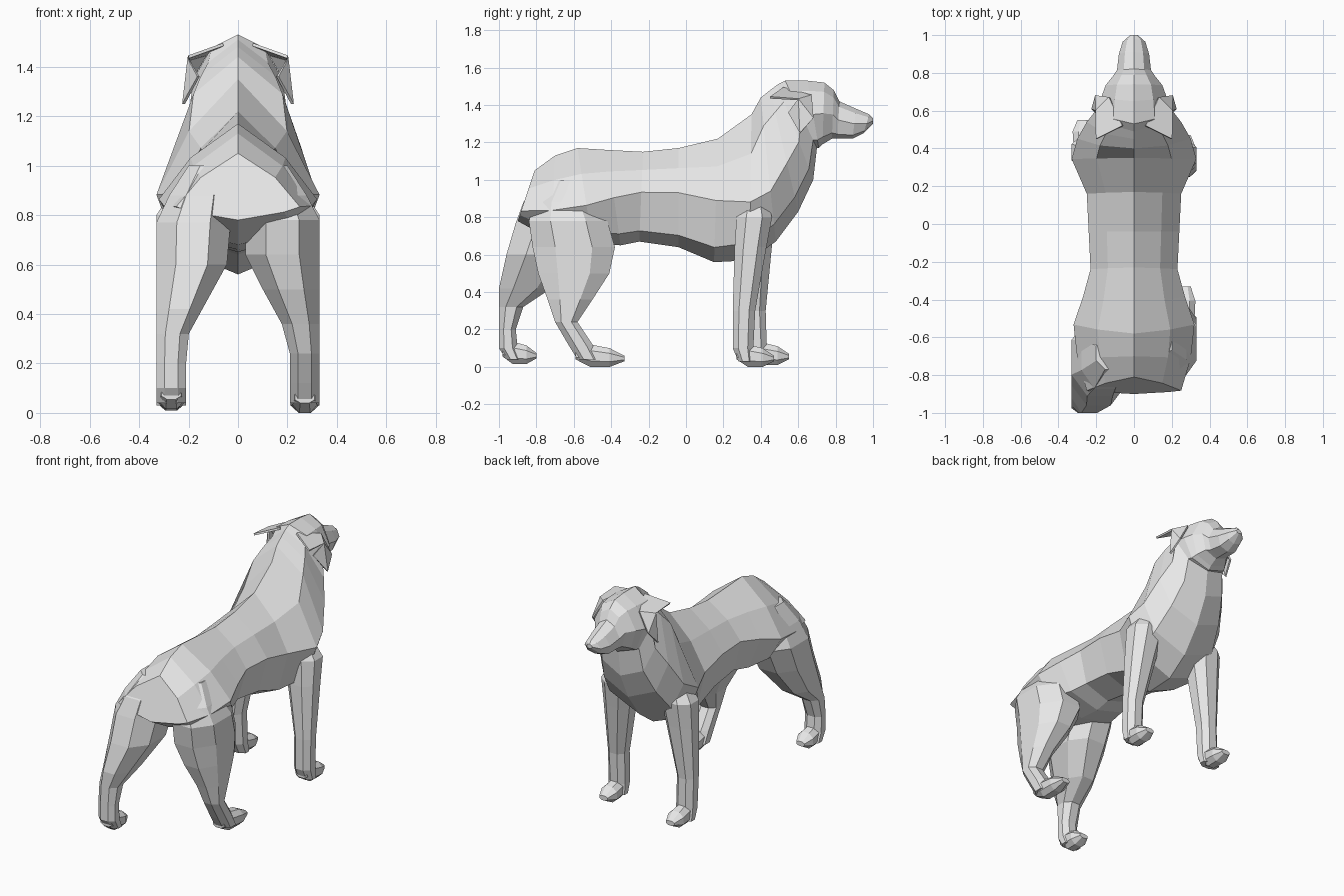
import bpy
import bmesh
from mathutils import Vector

cube = bpy.data.objects.get("Cube")
if cube:
    bpy.data.objects.remove(cube, do_unlink=True)

fur = bpy.data.materials.new("plain grey")
fur.use_nodes = True
grey = (0.8, 0.8, 0.8, 1)
fur.diffuse_color = grey
for node in fur.node_tree.nodes:
    if node.type == "BSDF_PRINCIPLED":
        node.inputs["Base Color"].default_value = grey


def finish(name, bm):
    """Turn a bmesh into a flat-shaded object."""
    bmesh.ops.recalc_face_normals(bm, faces=bm.faces)
    mesh = bpy.data.meshes.new(name)
    bm.to_mesh(mesh)
    bm.free()
    mesh.materials.append(fur)
    obj = bpy.data.objects.new(name, mesh)
    bpy.context.scene.collection.objects.link(obj)
    return obj


def loft(name, rings):
    """Skin a list of closed rings and cap both ends."""
    bm = bmesh.new()
    loops = [[bm.verts.new(point) for point in ring] for ring in rings]
    count = len(loops[0])
    for ring, following in zip(loops, loops[1:]):
        for i in range(count):
            j = (i + 1) % count
            bm.faces.new((ring[i], ring[j], following[j], following[i]))
    bm.faces.new(loops[0])
    bm.faces.new(loops[-1])
    return finish(name, bm)


def body_ring(slope, y_top, z_top, y_low, z_low, width, widest):
    """Mirrored section hung between a back point and a belly point."""
    top, low = Vector((0, y_top, z_top)), Vector((0, y_low, z_low))
    half = [(0.6 * width, slope * widest), (width, widest), (0.75 * width, 0.88)]
    right = [top.lerp(low, t) + Vector((x, 0, 0)) for x, t in half]
    left = [Vector((-p.x, p.y, p.z)) for p in reversed(right)]
    return [top] + right + [low] + left


def octagon(centre, across, along):
    """Eight-sided ring spanned by two half-axis vectors."""
    c = 0.45
    corners = [(1, c), (c, 1), (-c, 1), (-1, c), (-1, -c), (-c, -1), (c, -1), (1, -c)]
    return [Vector(centre) + a * across + b * along for a, b in corners]


def leg(name, side, thickening, sections):
    """Leg from rows of height, back and front; its width follows from the height."""
    rings = []
    for z, back, front in sections:
        inner = max(0.03, 0.21 - thickening * max(0, z - 0.3))
        outer = 0.33 - 0.65 * max(0, z - 0.8)
        centre = (side * (inner + outer) / 2, (back + front) / 2, z)
        across = Vector(((outer - inner) / 2, 0, 0))
        along = Vector((0, (front - back) / 2, 0))
        rings.append(octagon(centre, across, along))
    loft(name, rings)


def paw(name, side, heel, toe, lift):
    """Small wedge-shaped paw pointing forward."""
    rings = []
    for t, low, high, half in [(0, 0.04, 0.09, 0.04), (0.3, 0, 0.12, 0.05),
                               (0.7, 0, 0.1, 0.055), (1, 0.03, 0.06, 0.03)]:
        centre = (side * 0.27, heel + t * (toe - heel), lift + (low + high) / 2)
        across = Vector((half, 0, 0))
        along = Vector((0, 0, (high - low) / 2))
        rings.append(octagon(centre, across, along))
    loft(name, rings)


# Trunk with a roof-like back, then a rounder chest and neck
trunk = [
    (-0.81, 1.05, -0.9, 0.78, 0.25, 0.8),
    (-0.7, 1.13, -0.72, 0.68, 0.3, 0.65),
    (-0.58, 1.17, -0.5, 0.66, 0.32, 0.6),
    (-0.42, 1.16, -0.35, 0.65, 0.27, 0.5),
    (-0.23, 1.15, -0.25, 0.67, 0.23, 0.45),
    (-0.04, 1.17, -0.04, 0.64, 0.24, 0.45),
    (0.17, 1.22, 0.15, 0.56, 0.25, 0.5),
    (0.35, 1.35, 0.34, 0.57, 0.33, 0.6),
]
neck_joint = (0.53, 1.53, 0.7, 1.17, 0.18, 0.5)
neck = [
    (0.4, 1.44, 0.48, 0.67, 0.3, 0.65),
    (0.45, 1.48, 0.6, 0.83, 0.25, 0.6),
    (0.49, 1.51, 0.68, 1, 0.2, 0.6),
    neck_joint,
]
loft("torso", [body_ring(0.45, *row) for row in trunk] + [body_ring(0.3, *row) for row in neck])

# Head, skull to nose
head = [
    neck_joint,
    (0.65, 1.53, 0.71, 1.17, 0.17, 0.5),
    (0.74, 1.52, 0.73, 1.19, 0.15, 0.5),
    (0.79, 1.48, 0.78, 1.22, 0.11, 0.5),
    (0.82, 1.42, 0.81, 1.22, 0.09, 0.5),
    (0.91, 1.38, 0.89, 1.22, 0.08, 0.5),
    (0.98, 1.35, 0.95, 1.25, 0.06, 0.5),
    (1, 1.33, 1, 1.3, 0.02, 0.5),
]
loft("head", [body_ring(0.3, *row) for row in head])

# Hind legs, mid-stride, with thighs tucked under the hips
leg("hind_leg_left", 1, 0.55, [
    (1, -0.7, -0.58), (0.88, -0.81, -0.48), (0.78, -0.84, -0.42),
    (0.64, -0.82, -0.38), (0.5, -0.79, -0.41), (0.36, -0.74, -0.5),
    (0.24, -0.7, -0.58), (0.12, -0.63, -0.5), (0.04, -0.58, -0.46)])
leg("hind_leg_right", -1, 0.55, [
    (1, -0.77, -0.6), (0.88, -0.87, -0.52), (0.77, -0.91, -0.5),
    (0.6, -0.96, -0.58), (0.42, -1, -0.72), (0.32, -1, -0.87),
    (0.2, -1, -0.91), (0.1, -1, -0.9), (0.04, -0.96, -0.88)])

# Front legs share one outline; the right one swings ahead towards the paw
foreleg = [(0.93, 0.31, 0.42), (0.8, 0.27, 0.46), (0.64, 0.26, 0.43),
           (0.3, 0.25, 0.37), (0.1, 0.25, 0.36), (0.03, 0.28, 0.36)]
for label, side, swing in (("left", 1, 0), ("right", -1, 0.08)):
    rows = [(z, back + swing * (1 - z), front + swing * (1 - z)) for z, back, front in foreleg]
    leg("front_leg_" + label, side, 0.2, rows)
    paw("front_paw_" + label, side, 0.27 + swing, 0.47 + swing, swing / 8)

paw("hind_paw_left", 1, -0.59, -0.33, 0)
paw("hind_paw_right", -1, -0.98, -0.8, 0.015)

# Folded ears: a top flap swept back, a hanging front flap and an inner web
for label, side in (("left", 1), ("right", -1)):
    bm = bmesh.new()
    points = [(0.13, 0.67, 1.45), (0.06, 0.52, 1.49), (0.2, 0.45, 1.44), (0.2, 0.6, 1.43),
              (0.22, 0.61, 1.25), (0.2, 0.68, 1.33), (0.16, 0.55, 1.36)]
    root, back, tip, fold, drop, front, web = [
        bm.verts.new((side * x, y, z)) for x, y, z in points]
    for corners in ((root, back, tip, fold), (root, fold, front),
                    (fold, drop, front), (fold, web, drop)):
        bm.faces.new(corners)
    ear = finish("ear_" + label, bm)
    thick = ear.modifiers.new("thickness", "SOLIDIFY")
    thick.thickness = 0.012
    thick.offset = 0
